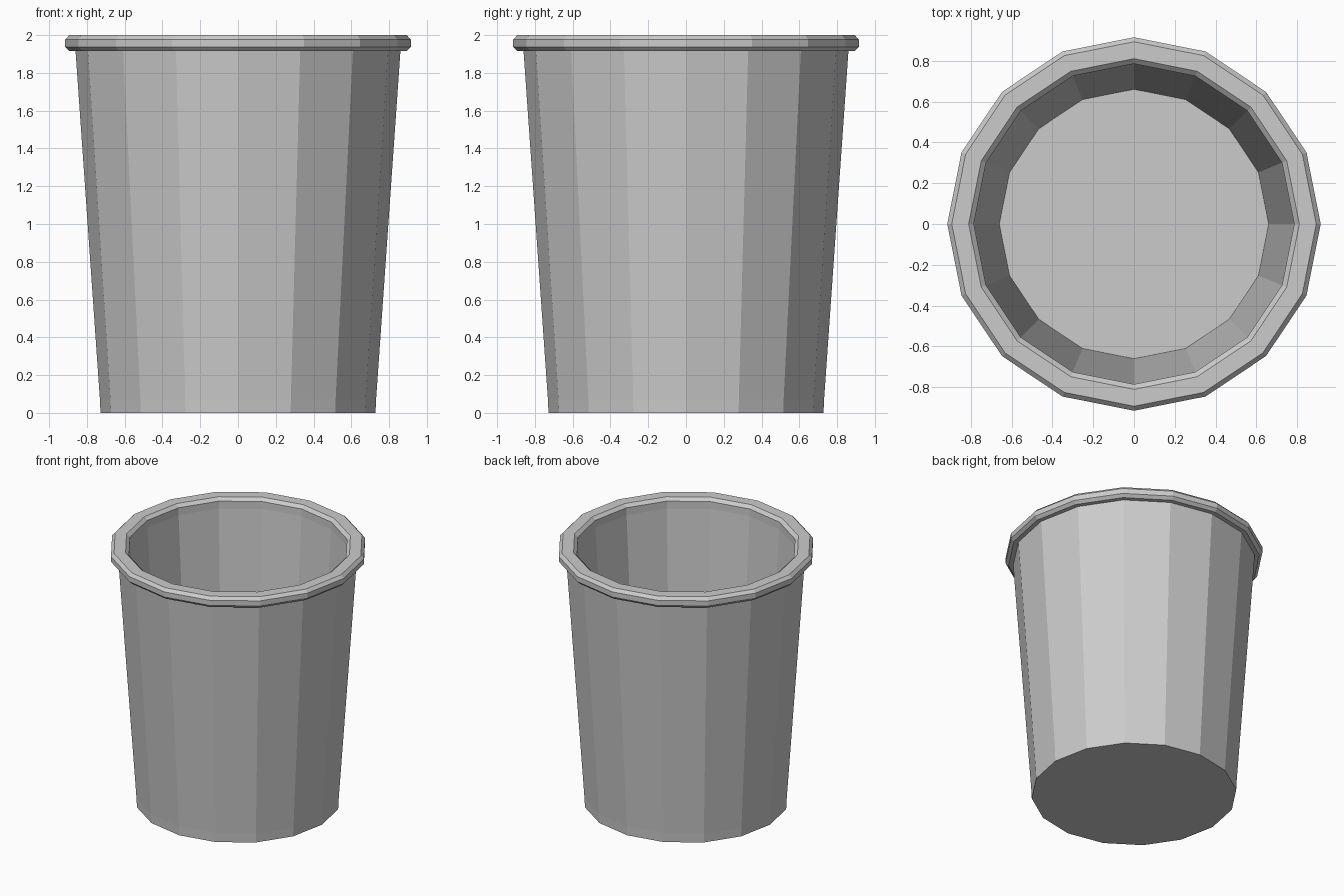
import bpy, bmesh
from math import cos, sin, pi

if "Cube" in bpy.data.objects:
    bpy.data.objects.remove(bpy.data.objects["Cube"])

SIDES = 16


def lathe(name, profile):
    """Spin a (radius, z) profile into a flat-shaded faceted solid."""
    bm = bmesh.new()
    rings = [[bm.verts.new((r * cos(2 * pi * i / SIDES), r * sin(2 * pi * i / SIDES), z))
              for i in range(SIDES)] for r, z in profile]
    for a, b in zip(rings, rings[1:]):
        for i in range(SIDES):
            j = (i + 1) % SIDES
            bm.faces.new((a[i], a[j], b[j], b[i]))
    # underside and inner floor
    bm.faces.new(rings[0][::-1])
    bm.faces.new(rings[-1])
    bmesh.ops.recalc_face_normals(bm, faces=bm.faces)
    mesh = bpy.data.meshes.new(name)
    bm.to_mesh(mesh)
    bm.free()
    obj = bpy.data.objects.new(name, mesh)
    bpy.context.collection.objects.link(obj)
    return obj


# outer wall, bevelled rim, inner wall
outer = [(0.728, 0), (0.731, 0.07), (0.86, 1.915)]
rim = [(0.893, 1.915), (0.915, 1.937), (0.915, 1.977), (0.893, 2.0),
       (0.81, 2.0), (0.785, 1.977), (0.785, 1.92)]
inner = [(0.66, 0.07)]
lathe("bin_body", outer + rim + inner)
